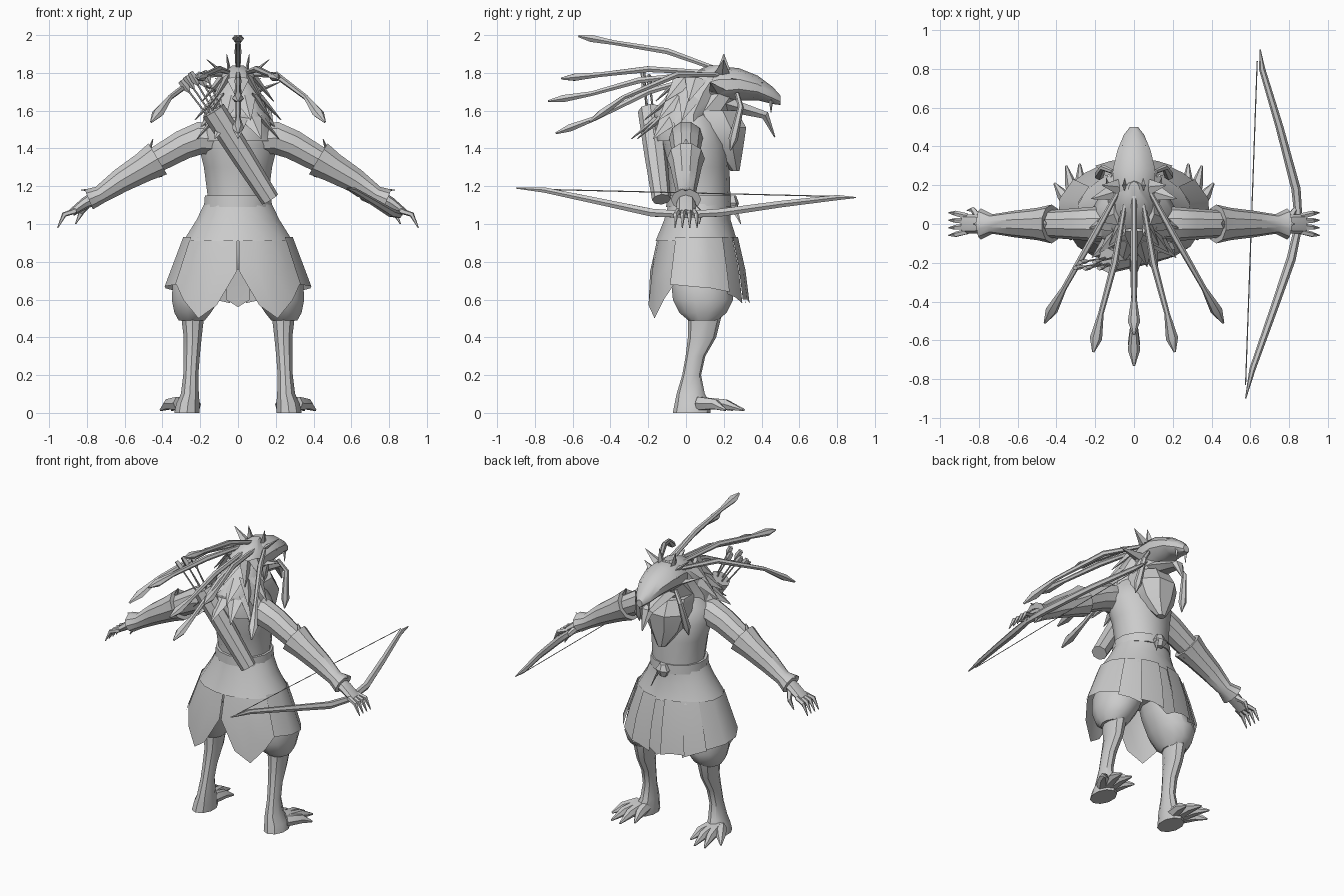
import bpy
import bmesh
from math import sin, cos, pi, radians
from mathutils import Vector

cube = bpy.data.objects.get("Cube")
if cube:
    bpy.data.objects.remove(cube, do_unlink=True)

grey = bpy.data.materials.new("plain grey")
grey.use_nodes = True
GREY_COLOUR = (.6, .6, .6, 1)
grey.diffuse_color = GREY_COLOUR
grey.node_tree.nodes["Principled BSDF"].inputs["Base Color"].default_value = GREY_COLOUR


def build(name, verts, faces, mirror=False, sharp=35):
    """Make one object, or a left and right pair."""
    for side, prefix in ((1, "left_"), (-1, "right_")) if mirror else ((1, ""),):
        mesh = bpy.data.meshes.new(prefix + name)
        mesh.from_pydata([(v[0] * side, v[1], v[2]) for v in verts], [], faces)
        bm = bmesh.new()
        bm.from_mesh(mesh)
        bmesh.ops.recalc_face_normals(bm, faces=bm.faces)
        bm.to_mesh(mesh)
        bm.free()
        mesh.materials.append(grey)
        obj = bpy.data.objects.new(prefix + name, mesh)
        bpy.context.collection.objects.link(obj)
        bpy.ops.object.select_all(action='DESELECT')
        obj.select_set(True)
        bpy.context.view_layer.objects.active = obj
        bpy.ops.object.shade_smooth_by_angle(angle=radians(sharp))


def skin(name, rings, cap=True, closed=True, mirror=False):
    """Join rings of equal size into a surface."""
    n = len(rings[0])
    verts = [p for ring in rings for p in ring]
    faces = []
    for r in range(len(rings) - 1):
        for i in range(n if closed else n - 1):
            j = (i + 1) % n
            faces.append((r * n + i, r * n + j, r * n + n + j, r * n + n + i))
    if cap:
        last = len(verts) - n
        faces += [tuple(range(n)), tuple(range(last, last + n))]
    build(name, verts, faces, mirror)


def loft(name, sections, n=12, axis='z', cap=True, mirror=False):
    """Ellipses stacked on an axis: position, two centres, two radii."""
    rings = []
    for t, cu, cv, ru, rv in sections:
        ring = []
        for i in range(n):
            a = 2 * pi * (i + .5) / n
            u, v = cu + ru * cos(a), cv + rv * sin(a)
            ring.append((u, v, t) if axis == 'z' else (u, t, v))
        rings.append(ring)
    skin(name, rings, cap, mirror=mirror)


def tube(name, path, radii, n=8, mirror=False):
    """Sweep along a path; a radius may be a (side, up) pair."""
    pts = [Vector(p) for p in path]
    whole = (pts[-1] - pts[0]).normalized()
    ref = Vector((1, 0, 0)) if abs(whole.y) > .6 else Vector((0, 1, 0))
    rings = []
    for k, (p, r) in enumerate(zip(pts, radii)):
        d = (pts[min(k + 1, len(pts) - 1)] - pts[max(k - 1, 0)]).normalized()
        side = (ref - d * ref.dot(d)).normalized()
        up = d.cross(side)
        rs, ru = r if isinstance(r, tuple) else (r, r)
        rings.append([p + side * rs * cos(2 * pi * i / n) + up * ru * sin(2 * pi * i / n)
                      for i in range(n)])
    skin(name, rings, mirror=mirror)


def spike(name, base, tip, width, mirror=False, flat=.3):
    tube(name, [base, tip], [(width, width * flat), .002], 4, mirror)


def panel(name, start, end, bottoms, mirror=True, grow=1):
    """Hanging skirt panel on a flared cone, with a shaped lower hem."""
    cols, rows = len(bottoms), 3
    grid = []
    for r in range(rows):
        ring = []
        for c, low in enumerate(bottoms):
            a = radians(start + (end - start) * c / (cols - 1))
            z = .93 + (low - .93) * r / (rows - 1)
            flare = min((.93 - z) / .27, 1)
            ring.append(((.285 + .1 * flare) * grow * cos(a),
                         .06 + (.21 + .06 * flare) * grow * sin(a), z))
        grid.append(ring)
    skin(name, grid, cap=False, closed=False, mirror=mirror)


# Legs and clawed feet
loft("shin", [(0, .27, .03, .07, .1), (.05, .265, .035, .065, .095),
              (.1, .255, .025, .05, .075), (.2, .25, .03, .042, .05),
              (.3, .245, .05, .045, .052), (.4, .24, .085, .05, .075),
              (.52, .24, .1, .065, .09)], 10, mirror=True)
for i, (x, y) in enumerate([(.21, .25), (.28, .31), (.35, .3), (.41, .21)]):
    root = (.25 + .02 * i, .07, .05)
    knuckle = (root[0] + (x - root[0]) * .6, .07 + (y - .07) * .6, .045)
    tube("toe_%d" % i, [root, knuckle, (x, y, .015)], [.04, .03, .006], 6, mirror=True)

# Baggy breeches and pelvis
loft("breeches_leg", [(.49, .245, .09, .072, .08), (.53, .24, .09, .1, .13),
                      (.6, .225, .09, .13, .165), (.7, .2, .08, .15, .165),
                      (.85, .14, .07, .13, .15)], mirror=True)
loft("pelvis", [(.76, 0, .06, .1, .12), (.84, 0, .06, .23, .17),
                (1, 0, .06, .2, .16)])

# Layered skirt
loft("skirt_top", [(1.11, 0, .07, .18, .165), (1.02, 0, .06, .225, .18),
                   (.91, 0, .055, .295, .22)], 16, cap=False)
panel("back_skirt_panel", -89, -25, [.75, .57, .5, .6, .7])
panel("side_skirt_panel", -32, 38, [.68, .67, .66, .64], grow=1.03)
panel("front_skirt_panel", 36, 62, [.63, .61, .58])
panel("inner_front_panel", 60, 84, [.6, .6, .58], grow=1.03)
panel("front_loincloth", 80, 100, [.6, .56, .6], mirror=False, grow=.95)

# Torso, belt and knot
loft("torso", [(1, 0, .07, .18, .165), (1.15, 0, .075, .165, .16),
               (1.3, 0, .065, .185, .165), (1.42, 0, .05, .215, .175),
               (1.51, 0, .03, .2, .16), (1.6, 0, .03, .12, .13)], 14)
loft("belt", [(1.09, 0, .07, .185, .175), (1.15, 0, .07, .18, .172)], 14)
loft("belt_knot", [(1.07, 0, .245, .025, .02), (1.11, 0, .25, .05, .03),
                   (1.15, 0, .245, .025, .02)], 6)
spike("belt_tail", (.03, .25, 1.1), (.06, .29, 1), .02)

# Arms, bracers and hands
tube("upper_arm", [(.12, 0, 1.45), (.2, 0, 1.455), (.29, 0, 1.42), (.45, 0, 1.33)],
     [.09, .09, .082, .07], 10, mirror=True)
tube("bracer", [(.425, 0, 1.345), (.5, 0, 1.3), (.62, 0, 1.23), (.73, 0, 1.155),
                (.79, 0, 1.13)], [.1, .083, .068, .05, (.08, .06)], 10, mirror=True)
spike("bracer_point", (.48, 0, 1.36), (.45, 0, 1.45), .05, mirror=True)
spike("bracer_lower_point", (.47, 0, 1.26), (.4, 0, 1.25), .05, mirror=True)
spike("wrist_point", (.75, 0, 1.18), (.83, 0, 1.18), .04, mirror=True)
tube("palm", [(.75, 0, 1.14), (.81, 0, 1.11), (.88, 0, 1.06)],
     [.04, (.05, .03), (.05, .02)], 8, mirror=True)
for i in range(4):
    y = (i - 1.5) * .026
    tube("finger_%d" % i, [(.86, y, 1.07), (.92, y * 1.4, 1.05), (.955, y * 1.5, .98)],
         [.016, .014, .003], 5, mirror=True)
tube("thumb", [(.8, .03, 1.1), (.83, .075, 1.06), (.86, .07, 1)],
     [.02, .015, .003], 5, mirror=True)

# Neck, chest cowl and shaggy mane
tube("neck", [(0, .02, 1.48), (0, .1, 1.6), (0, .2, 1.72)], [.14, .12, .09], 10)
loft("chest_cowl", [(1.28, 0, .26, .03, .025), (1.4, 0, .21, .12, .1),
                    (1.51, 0, .18, .155, .15), (1.6, 0, .14, .13, .14)], 8)
loft("mane", [(1.44, 0, -.01, .2, .15), (1.58, 0, -.01, .17, .16),
              (1.7, 0, .05, .125, .14), (1.8, 0, .13, .085, .1),
              (1.84, 0, .17, .03, .05)], 10)
for row, (z, reach, count) in enumerate([(1.52, .2, 7), (1.62, .17, 6), (1.72, .13, 5)]):
    for i in range(count):
        a = radians(-175 + 170 * i / (count - 1))
        out = Vector((cos(a), sin(a), 0))
        base = Vector((0, .03 * row, z + .05)) + out * reach * .7
        tip = Vector((0, .03 * row - .03, z - .07)) + out * (reach + .06)
        spike("mane_lock_%d_%d" % (row, i), base, tip, .06)

# Snouted head with open jaw
loft("skull", [(.06, 0, 1.71, .09, .09), (.18, 0, 1.735, .115, .1),
               (.28, 0, 1.74, .115, .085), (.38, 0, 1.72, .09, .065),
               (.46, 0, 1.68, .055, .045), (.5, 0, 1.655, .022, .025)], 10, 'y')
tube("lower_jaw", [(0, .16, 1.65), (0, .3, 1.61), (0, .42, 1.575), (0, .47, 1.46)],
     [(.085, .05), (.065, .035), (.045, .025), .004], 6)
spike("brow", (.03, .39, 1.75), (.12, .24, 1.77), .035, mirror=True)
spike("fang", (.035, .45, 1.66), (.035, .45, 1.59), .012, mirror=True, flat=1)
spike("ear", (.07, .19, 1.79), (.165, .2, 1.87), .045, mirror=True)
spike("crest_ear", (.045, .2, 1.8), (.06, .2, 1.9), .04, mirror=True)
spike("cheek_tuft", (.09, .17, 1.7), (.22, .13, 1.75), .05, mirror=True)
tube("cheek_braid", [(.11, .27, 1.69), (.16, .29, 1.62), (.18, .25, 1.45), (.185, .235, 1.39)],
     [.012, .016, .025, .003], 6, mirror=True)


# Long streaming plumes with broad ends
def plume(name, root, mid, neck, tip, mirror=False):
    blade = Vector(neck).lerp(Vector(tip), .65)
    tube(name, [root, mid, neck, blade, tip],
         [.012, .018, .014, (.032, .022), .006], 6, mirror)


plume("top_plume", (0, .22, 1.8), (0, -.1, 1.915), (0, -.38, 1.96), (0, -.57, 1.995))
plume("middle_plume", (0, .1, 1.8), (0, -.25, 1.76), (0, -.5, 1.69), (0, -.73, 1.65))
plume("low_plume", (0, .1, 1.79), (0, -.2, 1.7), (0, -.48, 1.56), (0, -.69, 1.48))
plume("inner_plume", (.04, .15, 1.8), (.1, -.2, 1.82), (.17, -.46, 1.79), (.21, -.66, 1.77), True)
plume("outer_plume", (.08, .17, 1.79), (.2, -.05, 1.79), (.36, -.33, 1.67), (.46, -.51, 1.54), True)

# Quiver and arrows on the back
mouth, foot = Vector((-.13, -.19, 1.6)), Vector((.17, -.13, 1.13))
tube("quiver", [mouth, mouth.lerp(foot, .5), foot], [.065, .06, .05], 8)
along = (mouth - foot).normalized()
for i in range(5):
    start = mouth + Vector(((i - 2) * .018, (i % 2) * .03 - .015, (i - 2) * .01))
    end = start + along * (.2 + .015 * (i % 3)) + Vector(((i - 2) * .015, 0, .01))
    tube("arrow_%d" % i, [start, end], [.005, .005], 5)
    vane = start.lerp(end, .65)
    tube("arrow_fletching_%d" % i, [vane, vane.lerp(end, .4), end],
         [.004, (.012, .02), (.012, .016)], 4)

# Bow held in the left hand
tube("bow", [(.575, -.9, 1.19), (.61, -.75, 1.18), (.72, -.44, 1.115), (.81, -.18, 1.06),
             (.85, 0, 1.05), (.835, .18, 1.06), (.75, .5, 1.105),
             (.66, .8, 1.14), (.65, .9, 1.14)],
     [.003, .016, .02, .024, .02, .024, .02, .016, .003], 6)
tube("bow_string", [(.575, -.83, 1.185), (.635, .84, 1.145)], [.003, .003], 4)
